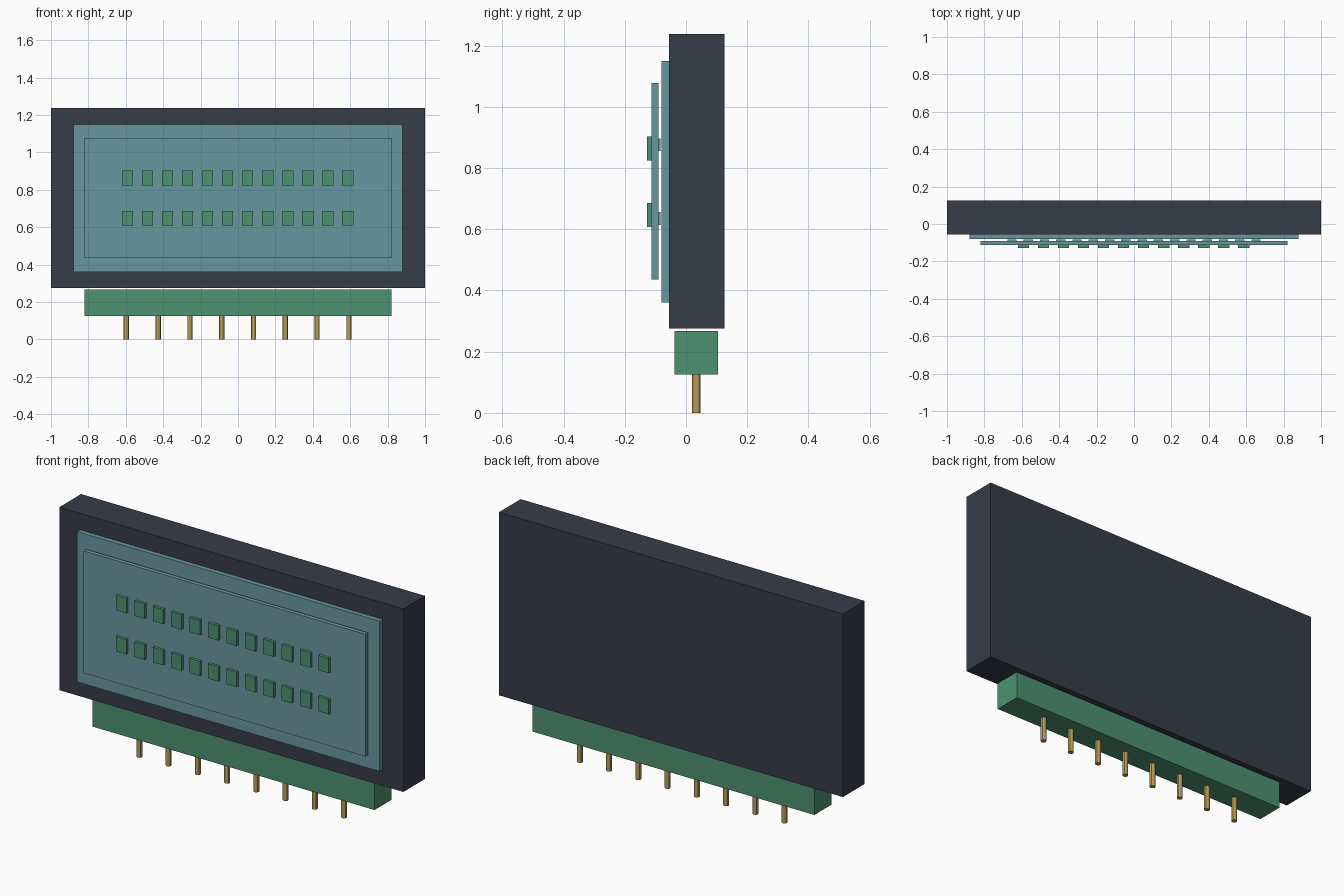
import bpy

cube = bpy.data.objects.get("Cube")
if cube:
    bpy.data.objects.remove(cube, do_unlink=True)


def material(name, rgb):
    mat = bpy.data.materials.new(name)
    mat.use_nodes = True
    color = (*rgb, 1)
    mat.diffuse_color = color
    mat.node_tree.nodes["Principled BSDF"].inputs["Base Color"].default_value = color
    return mat


charcoal = material("charcoal", (0.037, 0.045, 0.066))
teal = material("teal", (0.141, 0.309, 0.352))
green = material("green", (0.074, 0.287, 0.168))
gold = material("gold", (0.479, 0.323, 0.095))


def box(name, mat, x, y, z):
    """Box given its (min, max) range on each axis."""
    bpy.ops.mesh.primitive_cube_add(size=1, location=[sum(r) / 2 for r in (x, y, z)])
    obj = bpy.context.object
    obj.name = name
    obj.scale = [r[1] - r[0] for r in (x, y, z)]
    bpy.ops.object.transform_apply(location=False, rotation=False, scale=True)
    obj.data.materials.append(mat)
    return obj


def centred(middle, size):
    return (middle - size / 2, middle + size / 2)


# Housing, display layers and connector block
box("housing", charcoal, (-1, 1), (-0.055, 0.125), (0.275, 1.237))
box("screen_back", teal, (-0.88, 0.88), (-0.08, -0.055), (0.36, 1.15))
box("screen_glass", teal, (-0.82, 0.82), (-0.112, -0.09), (0.435, 1.077))
box("connector_block", green, (-0.82, 0.82), (-0.037, 0.105), (0.125, 0.267))

# Two rows of raised character cells, with small spacers behind the glass
for row, z in (("lower", 0.647), ("upper", 0.863)):
    for i in range(12):
        x = -0.002 + (i - 5.5) * 0.107
        box(f"{row}_cell", green, centred(x, 0.06), (-0.127, -0.112), centred(z, 0.078))
    for i in range(16):
        x = (i - 7.5) * 0.087
        spacer_z = centred(z + (0.013 if row == "upper" else -0.012), 0.042)
        box(f"{row}_spacer", teal, centred(x, 0.05), (-0.09, -0.084), spacer_z)

# Contact pins
for i in range(8):
    x = -0.002 + (i - 3.5) * 0.17
    bpy.ops.mesh.primitive_cylinder_add(vertices=12, radius=0.014, depth=0.13,
                                        location=(x, 0.034, 0.065))
    pin = bpy.context.object
    pin.name = "contact_pin"
    pin.data.materials.append(gold)
    bpy.ops.object.shade_smooth_by_angle()
